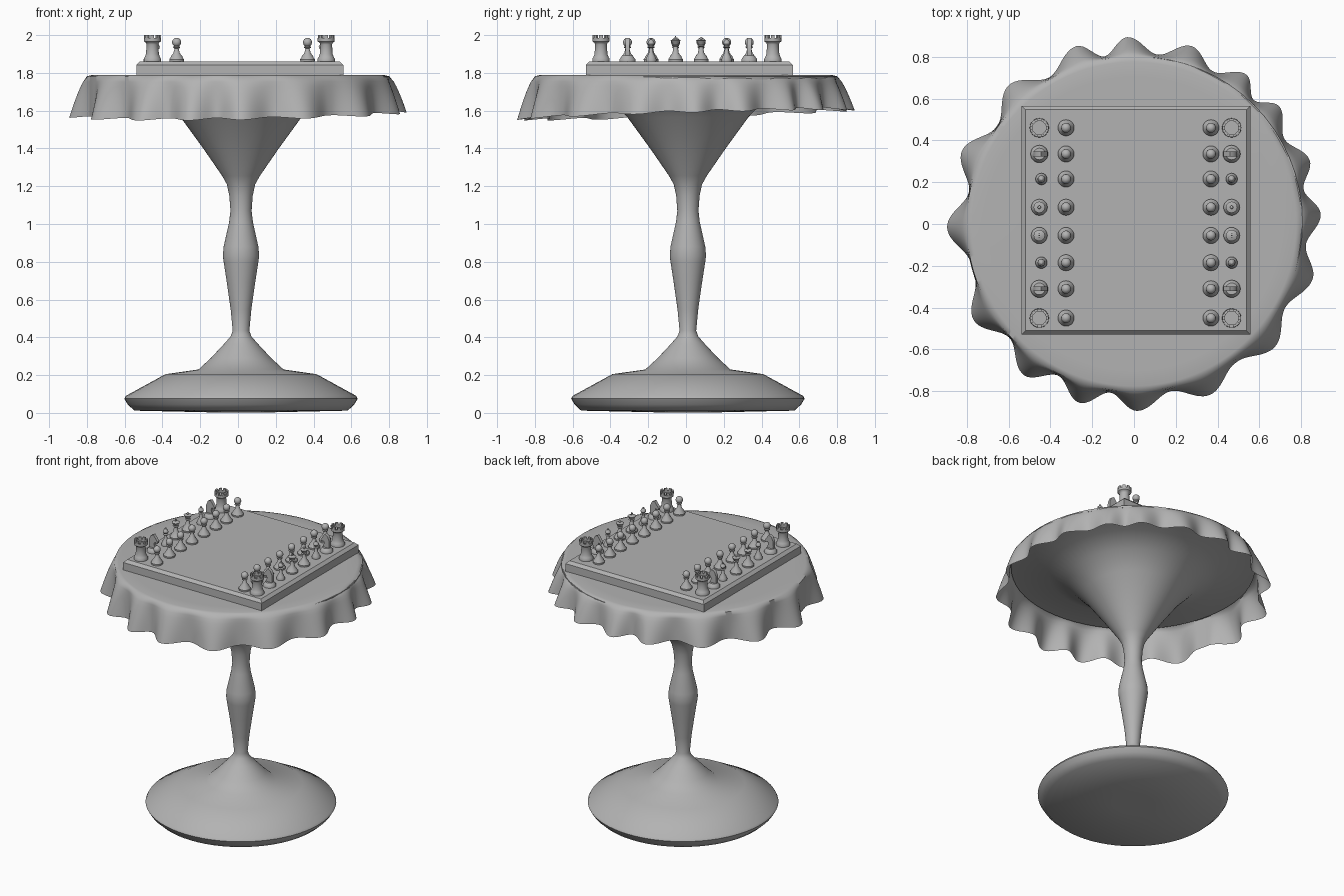
import bpy, bmesh, math
from mathutils import Matrix

if "Cube" in bpy.data.objects:
    bpy.data.objects.remove(bpy.data.objects["Cube"])

grey = bpy.data.materials.new("mid_grey")
grey.diffuse_color = (0.45, 0.45, 0.45, 1)
grey.use_nodes = True
grey.node_tree.nodes["Principled BSDF"].inputs["Base Color"].default_value = grey.diffuse_color


def place(me, name, loc, turn=0):
    ob = bpy.data.objects.new(name, me)
    ob.location = loc
    ob.rotation_euler.z = turn
    bpy.context.collection.objects.link(ob)
    return ob


def to_mesh(bm, name, angle=40):
    bmesh.ops.remove_doubles(bm, verts=bm.verts, dist=1e-5)
    bmesh.ops.recalc_face_normals(bm, faces=bm.faces)
    me = bpy.data.meshes.new(name)
    bm.to_mesh(me)
    bm.free()
    me.shade_smooth()
    me.set_sharp_from_angle(angle=math.radians(angle))
    me.materials.append(grey)
    return me


def skin(bm, rings):
    """Join closed rings of points with quads."""
    rows = [[bm.verts.new(p) for p in ring] for ring in rings]
    n = len(rows[0])
    for a, b in zip(rows, rows[1:]):
        for i in range(n):
            j = (i + 1) % n
            bm.faces.new((a[i], a[j], b[j], b[i]))
    return rows


def lathe(bm, profile, n):
    skin(bm, [[(r * math.cos(2 * math.pi * i / n), r * math.sin(2 * math.pi * i / n), z)
               for i in range(n)] for r, z in profile])


def ball(r, z, steps=7, start=-60):
    """Profile arc for a round head, ending at its top."""
    out = []
    for k in range(steps):
        a = math.radians(start + (90 - start) * k / (steps - 1))
        out.append((max(0, r * math.cos(a)), z + r * math.sin(a)))
    return out


# Turned pedestal flaring up into the round table top
bm = bmesh.new()
lathe(bm, [(0, 0.006), (0.12, 0.002), (0.565, 0.012), (0.60, 0.045), (0.618, 0.075), (0.61, 0.09),
           (0.40, 0.205), (0.225, 0.23), (0.16, 0.29), (0.09, 0.365), (0.055, 0.405),
           (0.044, 0.435), (0.055, 0.55), (0.075, 0.69), (0.092, 0.80), (0.096, 0.83),
           (0.092, 0.88), (0.063, 1.01), (0.056, 1.07), (0.062, 1.15), (0.075, 1.21),
           (0.10, 1.255), (0.20, 1.40), (0.32, 1.565), (0.42, 1.67), (0.55, 1.735),
           (0.79, 1.765), (0.79, 1.78), (0, 1.78)], 64)
place(to_mesh(bm, "pedestal_table", 55), "pedestal_table", (0.016, 0.01, 0))

# Draped cloth: flat top, rounded shoulder, skirt with uneven folds
peaks = [3, 20, 39, 53, 72, 92, 108, 132, 157, 181, 211, 234, 253, 271, 294, 319, 343, 363]


def fold(deg):
    deg = (deg - 3) % 360 + 3
    for a, b in zip(peaks, peaks[1:]):
        if a <= deg <= b:
            # wide gaps keep the same fold width
            d = min(deg - a, b - deg) / min(12, (b - a) / 2)
            return 0.5 + 0.5 * math.cos(math.pi * d) if d < 1 else 0
    return 0


N = 360
rings = []
for r, z in [(0, 1.789), (0.4, 1.789), (0.7, 1.789), (0.775, 1.788), (0.80, 1.782)]:
    rings.append([(r * math.cos(2 * math.pi * i / N), r * math.sin(2 * math.pi * i / N), z)
                  for i in range(N)])
for k in range(1, 9):
    s = k / 8
    ring = []
    for i in range(N):
        t = 2 * math.pi * i / N
        f = fold(360 * i / N)
        hem = 1.588 + 0.025 * math.sin(t) + 0.013 * math.cos(t) - 0.012 * f
        r = 0.80 + (0.016 + 0.012 * math.cos(t)) * s ** 0.5 + (0.078 - 0.012 * math.cos(t)) * f * s ** 0.75
        ring.append((r * math.cos(t), r * math.sin(t), 1.78 + (hem - 1.78) * s))
    rings.append(ring)
bm = bmesh.new()
skin(bm, rings)
place(to_mesh(bm, "tablecloth", 70), "tablecloth", (0, 0, 0))

# Board with chamfered top edge
bm = bmesh.new()
bmesh.ops.create_cube(bm, size=1, matrix=Matrix.Diagonal((1.095, 1.095, 0.075, 1)))
top = [e for e in bm.edges if all(v.co.z > 0 for v in e.verts)]
bmesh.ops.bevel(bm, geom=top, offset=0.019, segments=1, affect='EDGES')
place(to_mesh(bm, "game_board", 30), "game_board", (0.01, 0.018, 1.8235))

# Shared foot for the pieces
foot = [(0, 0), (0.038, 0), (0.039, 0.012), (0.033, 0.02), (0.03, 0.028)]


def piece(name, profile, n=20, extra=None):
    bm = bmesh.new()
    lathe(bm, profile, n)
    if extra:
        extra(bm)
    return to_mesh(bm, name)


def battlements(bm):
    for k in range(8):
        m = (Matrix.Rotation(math.pi * k / 4, 4, 'Z') @ Matrix.Translation((0.038, 0, 0.131))
             @ Matrix.Diagonal((0.013, 0.019, 0.018, 1)))
        bmesh.ops.create_cube(bm, size=1, matrix=m)


def horse_head(bm):
    outline = [(-0.024, 0.025), (0.024, 0.025), (0.014, 0.055), (0.016, 0.075), (0.036, 0.066),
               (0.040, 0.08), (0.022, 0.106), (0.008, 0.125), (-0.012, 0.115), (-0.026, 0.085),
               (-0.028, 0.05)]
    for row in skin(bm, [[(x, y, z) for x, z in outline] for y in (-0.011, 0.011)]):
        bm.faces.new(row)


def crown_cross(bm):
    for s in ((0.006, 0.006, 0.022, 1), (0.006, 0.018, 0.006, 1)):
        bmesh.ops.create_cube(bm, size=1, matrix=Matrix.Translation((0, 0, 0.124)) @ Matrix.Diagonal(s))


pawn = piece("pawn", foot + [(0.017, 0.045), (0.011, 0.068), (0.019, 0.074), (0.019, 0.079),
                             (0.011, 0.082)] + ball(0.024, 0.102))
rook = piece("rook", [(0, 0), (0.046, 0), (0.046, 0.014), (0.040, 0.024), (0.034, 0.04),
                      (0.031, 0.09), (0.035, 0.1), (0.045, 0.106), (0.045, 0.124),
                      (0.033, 0.124), (0.033, 0.112), (0, 0.112)], 24, battlements)
knight = piece("knight", [(0, 0), (0.042, 0), (0.042, 0.012), (0.034, 0.022), (0.028, 0.032),
                          (0, 0.032)], 20, horse_head)
bishop = piece("bishop", [(r * 0.72, z) for r, z in foot] +
               [(0.012, 0.045), (0.009, 0.072), (0.018, 0.077), (0.010, 0.082), (0.018, 0.094),
                (0.016, 0.106), (0.006, 0.116), (0.006, 0.122), (0, 0.125)])
queen = piece("queen", foot + [(0.016, 0.045), (0.011, 0.078), (0.02, 0.083), (0.013, 0.088),
                               (0.027, 0.112), (0.016, 0.115)] + ball(0.008, 0.122, 5))
king = piece("king", foot + [(0.016, 0.045), (0.012, 0.08), (0.021, 0.085), (0.014, 0.09),
                             (0.027, 0.112), (0.010, 0.120), (0, 0.120)], 20, crown_cross)

# Two facing armies
ys = [0.46, 0.335, 0.215, 0.08, -0.055, -0.185, -0.31, -0.45]
rank = [rook, knight, bishop, queen, king, bishop, knight, rook]
for side, xb, xp, turn in (("left", -0.453, -0.325, 0), ("right", 0.467, 0.368, math.pi)):
    for y, me in zip(ys, rank):
        # the bishops stand a touch nearer the middle on the left side
        dx = 0.01 if me is bishop and side == "left" else 0
        place(me, f"{side}_{me.name}", (xb + dx, y, 1.86), turn)
        place(pawn, f"{side}_pawn", (xp, y, 1.86), turn)
